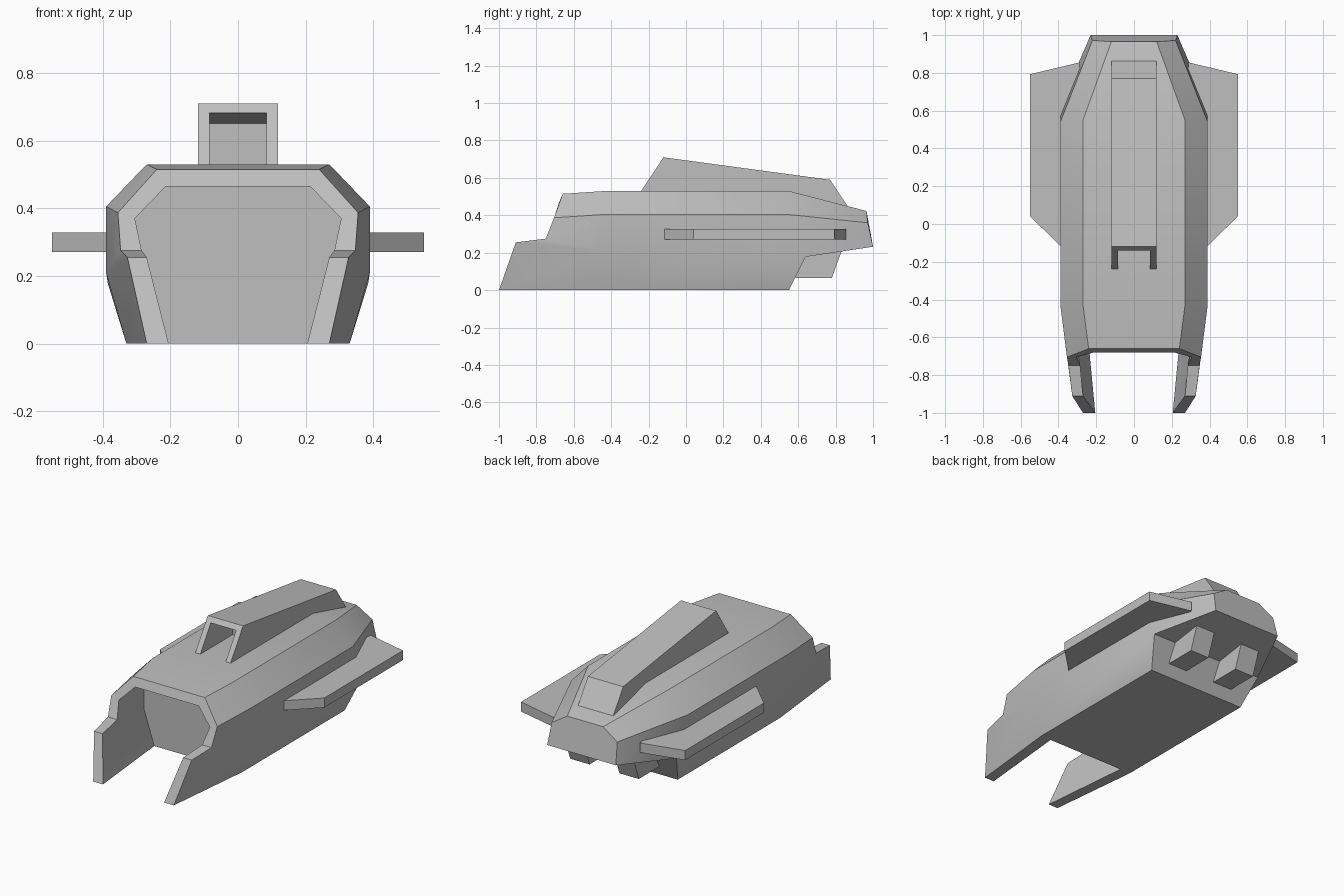
import bpy
import bmesh
import math

cube = bpy.data.objects.get("Cube")
if cube:
    bpy.data.objects.remove(cube, do_unlink=True)

GREY = (0.52, 0.52, 0.52, 1)
mat = bpy.data.materials.new("hull grey")
mat.use_nodes = True
mat.diffuse_color = GREY
mat.node_tree.nodes["Principled BSDF"].inputs["Base Color"].default_value = GREY


class Builder:
    """Collects faces by position, sharing corners and dropping collapsed ones."""

    def __init__(self):
        self.bm = bmesh.new()
        self.verts = {}

    def face(self, points):
        corners = []
        for p in points:
            key = tuple(round(c, 4) for c in p)
            if key not in self.verts:
                self.verts[key] = self.bm.verts.new(key)
            if self.verts[key] not in corners:
                corners.append(self.verts[key])
        if len(corners) > 2 and not self.bm.faces.get(corners):
            self.bm.faces.new(corners)

    def finish(self, name):
        bmesh.ops.recalc_face_normals(self.bm, faces=self.bm.faces[:])
        mesh = bpy.data.meshes.new(name)
        self.bm.to_mesh(mesh)
        self.bm.free()
        mesh.materials.append(mat)
        obj = bpy.data.objects.new(name, mesh)
        bpy.context.collection.objects.link(obj)
        bpy.ops.object.select_all(action="DESELECT")
        obj.select_set(True)
        bpy.context.view_layer.objects.active = obj
        bpy.ops.object.shade_smooth_by_angle(angle=math.radians(30))
        return obj


def prism(name, profile, low, high, place):
    """Extrude a 2D profile from low to high; place maps (a, b, depth) to xyz."""
    b = Builder()
    ends = [[place(u, v, d) for u, v in profile] for d in (low, high)]
    for end in ends:
        b.face(end)
    for i in range(len(profile)):
        j = (i + 1) % len(profile)
        b.face([ends[0][i], ends[0][j], ends[1][j], ends[1][i]])
    return b.finish(name)


def side_prism(name, profile, x0, x1):
    return prism(name, profile, x0, x1, lambda y, z, x: (x, y, z))


def ring(half):
    return half + [(-x, y, z) for x, y, z in reversed(half)]


# Hull sections: keel, lower side, step, shoulder, roof edge
inner_front = ring([(.205, -1, 0), (.27, -.91, .255), (.285, -.75, .275),
                    (.305, -.705, .37), (.213, -.68, .465)])
outer_front = ring([(.27, -1, 0), (.327, -.91, .255), (.347, -.75, .275),
                    (.355, -.705, .387), (.24, -.66, .515)])


def body(y, keel, side, shoulder, roof):
    return ring([(x, y, z) for x, z in (keel, side, side, shoulder, roof)])


inner_mid = body(-.43, (.26, 0), (.33, .21), (.33, .38), (.24, .47))
outer_mid = body(-.43, (.33, 0), (.39, .21), (.39, .405), (.27, .53))
bend, shoulder, roof = (.385, .64, .178), (.39, .54, .405), (.27, .55, .53)
outer_rear = ring([(.33, .55, 0), bend, bend, shoulder, roof])
undercut = ring([bend, bend, bend, shoulder, roof])
tail = ring([(.23, 1, .232)] * 3 + [(.22, .972, .36), (.12, .965, .423)])

# Hull: cavity walls, front lip, outer skin, then tail
hull = Builder()
hull.face(inner_mid)
sections = [inner_mid, inner_front, outer_front, outer_mid, outer_rear, undercut, tail]
for a, b in zip(sections, sections[1:]):
    for i in range(len(a) - 1):
        hull.face([a[i], a[i + 1], b[i + 1], b[i]])
for a, b in ((outer_rear, undercut), (undercut, tail)):
    hull.face([a[0], b[0], b[-1], a[-1]])
hull.face(tail)
# Underside of the belly and of the two front prongs
hull.face([outer_mid[0], inner_mid[0], inner_mid[-1], outer_mid[-1],
           outer_rear[-1], outer_rear[0]])
for i in (0, -1):
    hull.face([inner_front[i], outer_front[i], outer_mid[i], inner_mid[i]])
hull.finish("hull")

# Dorsal housing with an open scoop at the front
W, T = .118, .033


def crest(y):
    return .71 - .135 * (y + .12)


side_prism("dorsal_housing", [(.07, .5), (.07, crest(.07)), (.77, .59),
                              (.87, .44), (.7, .4)], -W, W)
side_prism("scoop_roof", [(-.12, .71), (.07, crest(.07)), (.07, crest(.07) - T),
                          (-.14, .682)], -W, W)
for name, s in (("left", 1), ("right", -1)):
    # Scoop cheeks
    side_prism(name + "_scoop_wall", [(-.246, .52), (-.12, .71), (.07, crest(.07)),
                                      (.07, .52)], s * (W - T), s * W)
    # Flat side fins
    prism(name + "_fin", [(.37, -.135), (.55, .04), (.55, .793), (.29, .855), (.25, .5)],
          .27, .328, lambda x, y, z, s=s: (s * x, y, z))
    # Thruster blocks under the tail
    side_prism(name + "_thruster", [(.585, .065), (.78, .065), (.838, .225), (.585, .21)],
               s * .1, s * .23)
